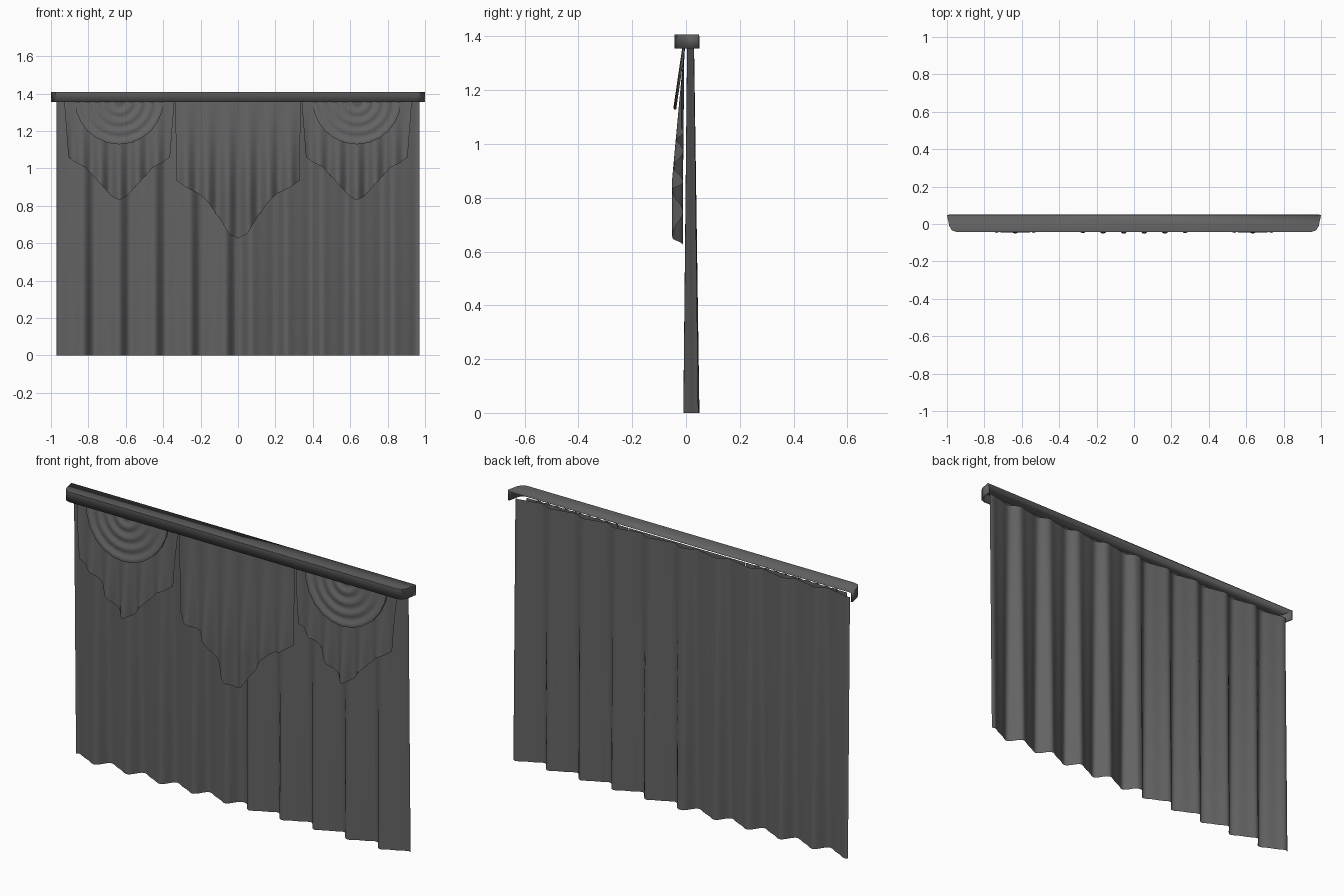
import bpy, bmesh
from math import sin, cos, pi

cube = bpy.data.objects.get("Cube")
if cube:
    bpy.data.objects.remove(cube, do_unlink=True)

fabric = bpy.data.materials.new("dark_grey")
fabric.use_nodes = True
fabric.diffuse_color = (0.125, 0.125, 0.125, 1)
bsdf = fabric.node_tree.nodes["Principled BSDF"]
bsdf.inputs["Base Color"].default_value = fabric.diffuse_color
bsdf.inputs["Roughness"].default_value = 0.8

TOP = 1.365


def finish(name, bm, angle):
    mesh = bpy.data.meshes.new(name)
    bm.to_mesh(mesh)
    bm.free()
    mesh.materials.append(fabric)
    obj = bpy.data.objects.new(name, mesh)
    bpy.context.collection.objects.link(obj)
    bpy.ops.object.select_all(action="DESELECT")
    obj.select_set(True)
    bpy.context.view_layer.objects.active = obj
    bpy.ops.object.shade_smooth_by_angle(angle=angle)
    return obj


def sheet(name, nu, nv, point):
    """Cloth sheet: u runs left to right, v runs from the top down."""
    bm = bmesh.new()
    rows = [[bm.verts.new(point(i / nu, j / nv)) for i in range(nu + 1)]
            for j in range(nv + 1)]
    for a, b in zip(rows, rows[1:]):
        for i in range(nu):
            bm.faces.new((a[i], b[i], b[i + 1], a[i + 1]))
    bmesh.ops.remove_doubles(bm, verts=bm.verts[:], dist=0.0001)
    return finish(name, bm, 1.0)


def interpolate(points, x):
    for (x0, z0), (x1, z1) in zip(points, points[1:]):
        if x <= x1:
            return z0 + (z1 - z0) * (x - x0) / (x1 - x0)
    return points[-1][1]


# Main curtain: leaning folds, mirrored about the middle, deeper at the hem
def curtain_point(u, v):
    x = 1.94 * (u - 0.5)
    t = 2 * pi * (abs(x) / 0.19 - 0.2)
    depth = 0.013 + 0.017 * v
    return x, 0.017 + 0.003 * v - depth * sin(t + 0.6 * sin(t)), TOP * (1 - v)


sheet("main_curtain", 200, 8, curtain_point)


# Pleated drops: pointed hems, pleats swelling toward the bottom
def pleated_drop(name, cx, top_half, hem_half, hem, period, phase):
    def point(u, v):
        s = 2 * u - 1
        z = TOP + (interpolate(hem, abs(s) * hem_half) - TOP) * v
        narrowing = min(1, (TOP - z) / 0.3)
        x = s * (top_half + (hem_half - top_half) * narrowing)
        swell = min(1, (TOP - z) / 0.5)
        ridge = 0.5 + 0.5 * cos(2 * pi * x / period + phase)
        return cx + x, -0.006 - 0.005 * swell - 0.041 * swell * ridge, z
    return sheet(name, 72, 14, point)


centre_hem = [(0, 0.625), (0.05, 0.65), (0.085, 0.71), (0.16, 0.82),
              (0.21, 0.865), (0.28, 0.9), (0.33, 0.935)]
side_hem = [(0, 0.83), (0.04, 0.85), (0.08, 0.895), (0.13, 0.95),
            (0.18, 1.005), (0.23, 1.03), (0.272, 1.06)]
pleated_drop("centre_drop", 0, 0.337, 0.33, centre_hem, 0.11, pi)


# Half-round swags: tilted forward, with concentric ripples and a rolled rim
def swag(name, cx):
    def point(u, v):
        a = pi * u
        r = 0.237 * min(v / 0.96, 1)
        drop = r * sin(a)
        y = -0.009 - 0.035 * drop / 0.237 - 0.004 * sin(2 * pi * r / 0.053)
        if v > 0.97:
            y += 0.008
        return cx - r * cos(a), y, TOP - drop
    return sheet(name, 12, 25, point)


for side, sign in (("left", 1), ("right", -1)):
    pleated_drop(side + "_drop", sign * 0.635, 0.295, 0.272, side_hem, 0.1, 0)
    swag(side + "_swag", sign * 0.635)

# Cornice: top board with a front band, open at the back and below
half = [(1, 0.048), (0.988, -0.01), (0.975, -0.033), (0.95, -0.042)]
plan = half + [(-x, y) for x, y in reversed(half)]
bm = bmesh.new()
upper = [bm.verts.new((x, y, 1.408)) for x, y in plan]
lower = [bm.verts.new((x, y, 1.355)) for x, y in plan]
bm.faces.new(upper)
for i in range(len(plan) - 1):
    bm.faces.new((upper[i], lower[i], lower[i + 1], upper[i + 1]))
bmesh.ops.recalc_face_normals(bm, faces=bm.faces[:])
if max(bm.faces, key=lambda f: f.calc_area()).normal.z < 0:
    bmesh.ops.reverse_faces(bm, faces=bm.faces[:])
cornice = finish("cornice", bm, 0.5)
thickness = cornice.modifiers.new("board_thickness", "SOLIDIFY")
thickness.thickness = 0.01
thickness.offset = -1
